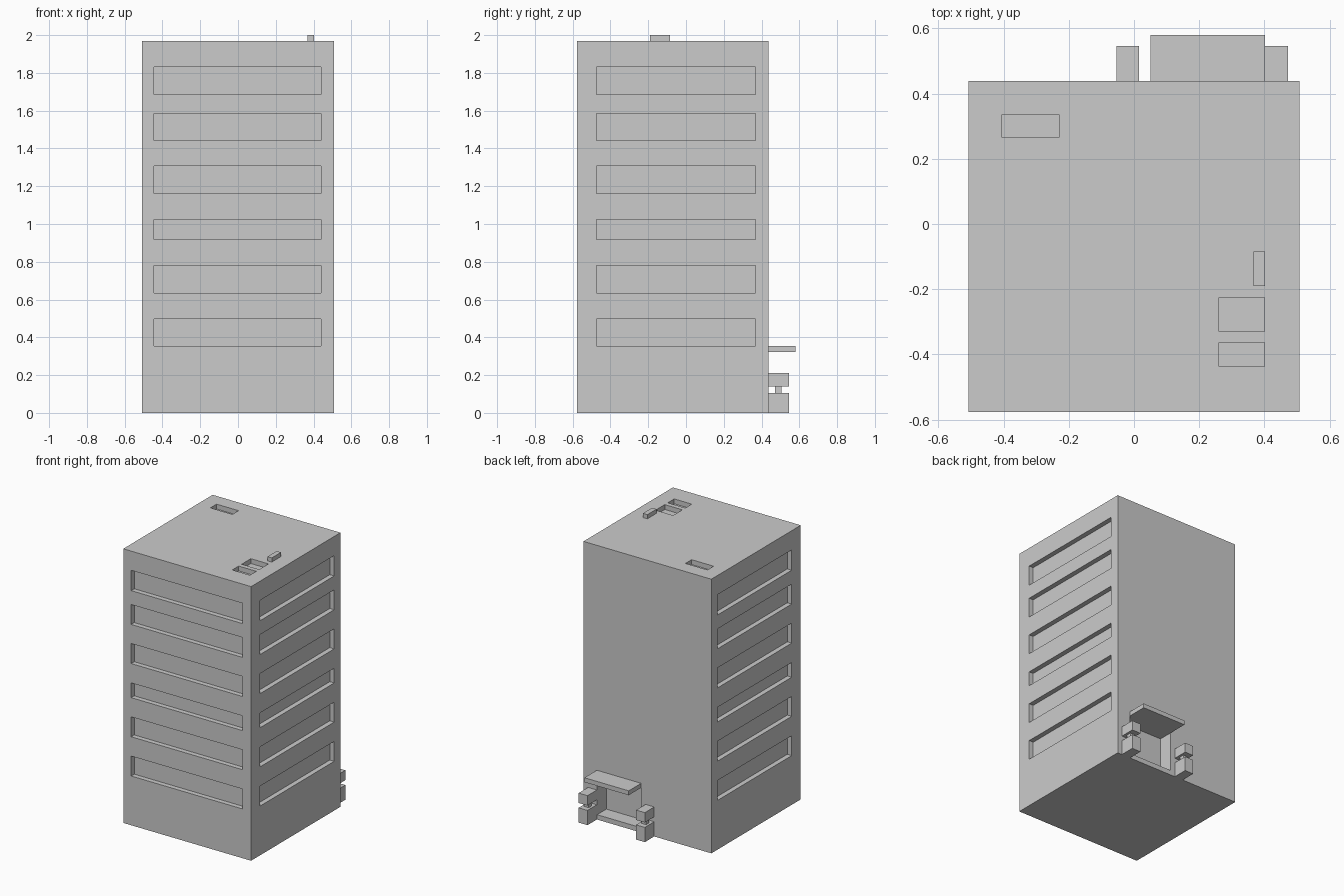
import bpy, bmesh

if "Cube" in bpy.data.objects:
    bpy.data.objects.remove(bpy.data.objects["Cube"])

X0, X1, Y0, Y1, H = -0.508, 0.508, -0.577, 0.438, 1.97   # body extents
DEPTH = 0.035                                            # window recess depth
OUT = 0.1                                                # cutter overshoot


def boxes(name, spans):
    """One object made of axis-aligned boxes (x0, x1, y0, y1, z0, z1)."""
    bm = bmesh.new()
    for x0, x1, y0, y1, z0, z1 in spans:
        verts = bmesh.ops.create_cube(bm, size=1)["verts"]
        for v in verts:
            v.co = (x1 if v.co.x > 0 else x0,
                    y1 if v.co.y > 0 else y0,
                    z1 if v.co.z > 0 else z0)
    mesh = bpy.data.meshes.new(name)
    bm.to_mesh(mesh)
    bm.free()
    obj = bpy.data.objects.new(name, mesh)
    bpy.context.collection.objects.link(obj)
    return obj


# Main tower
tower = boxes("tower", [(X0, X1, Y0, Y1, 0, H)])

# Window bands on the front, left and right faces
cuts = []
for z0, z1 in [(0.354, 0.497), (0.636, 0.779), (0.917, 1.023),
               (1.162, 1.306), (1.443, 1.586), (1.686, 1.832)]:
    cuts += [(-0.445, 0.44, Y0 - OUT, Y0 + DEPTH, z0, z1),
             (X0 - OUT, X0 + DEPTH, -0.475, 0.367, z0, z1),
             (X1 - DEPTH, X1 + OUT, -0.475, 0.367, z0, z1)]

# Shallow roof wells
for x0, x1, y0, y1 in [(-0.405, -0.23, 0.265, 0.335),
                       (0.26, 0.40, -0.33, -0.225),
                       (0.26, 0.40, -0.437, -0.364)]:
    cuts.append((x0, x1, y0, y1, H - DEPTH, H + OUT))

# Recessed doorway in the back face
cuts.append((0.05, 0.40, Y1 - 0.105, Y1 + OUT, 0.035, 0.322))

cutter = boxes("recess_cutter", cuts)
cutter.hide_render = True
mod = tower.modifiers.new("recesses", "BOOLEAN")
mod.operation = "DIFFERENCE"
mod.solver = "EXACT"
mod.object = cutter
bpy.context.view_layer.objects.active = tower
bpy.ops.object.modifier_apply(modifier=mod.name)
bpy.data.objects.remove(cutter)

# Roof vent block
boxes("roof_vent", [(0.367, 0.402, -0.19, -0.085, H, 2.0)])

# Entrance canopy
boxes("canopy", [(0.05, 0.402, Y1, 0.579, 0.322, 0.354)])

# Entrance piers: lower block, narrow neck, upper block
for side, x0, x1 in [("left", -0.054, 0.015), ("right", 0.402, 0.472)]:
    m = (x0 + x1) / 2
    boxes(side + "_pier", [(x0, x1, Y1, 0.545, 0, 0.106),
                           (m - 0.018, m + 0.018, 0.472, 0.506, 0.106, 0.141),
                           (x0, x1, Y1, 0.545, 0.141, 0.212)])
